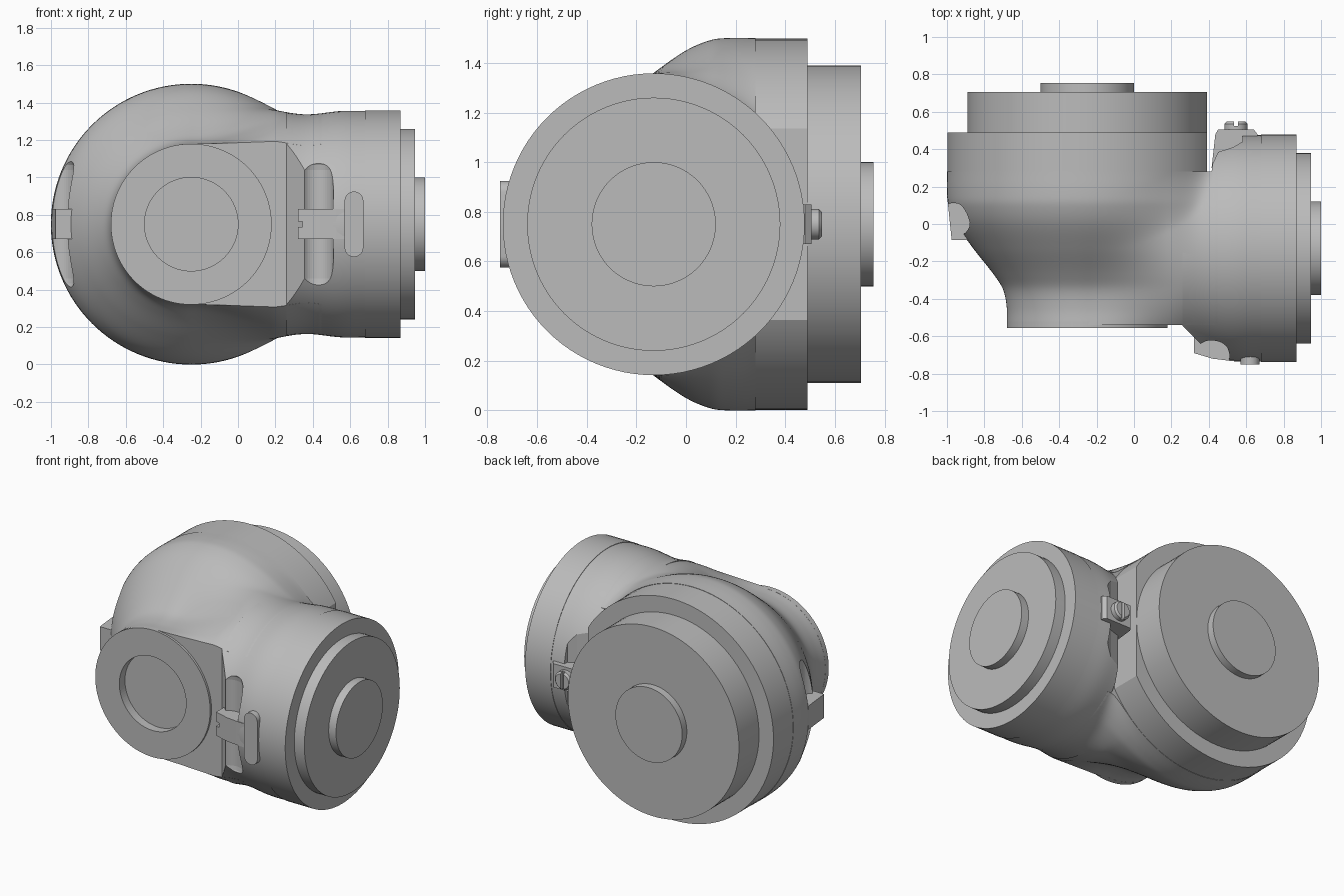
import bpy, bmesh
from math import sin, cos, pi, sqrt
from mathutils import Vector

if "Cube" in bpy.data.objects:
    bpy.data.objects.remove(bpy.data.objects["Cube"], do_unlink=True)

grey = bpy.data.materials.new("plain grey")
grey.use_nodes = True
grey.diffuse_color = (0.5, 0.5, 0.5, 1)
grey.node_tree.nodes["Principled BSDF"].inputs["Base Color"].default_value = (0.5, 0.5, 0.5, 1)

MID = 0.75            # height of both axes
AX, BY = -0.25, -0.13  # big drum axis x, side drum axis y


def finish(name, bm):
    bmesh.ops.recalc_face_normals(bm, faces=bm.faces)
    mesh = bpy.data.meshes.new(name)
    bm.to_mesh(mesh)
    bm.free()
    mesh.materials.append(grey)
    obj = bpy.data.objects.new(name, mesh)
    bpy.context.collection.objects.link(obj)
    return obj


def loft(name, rings):
    """Skin closed rings of equal length and cap both ends."""
    bm = bmesh.new()
    rows = [[bm.verts.new(p) for p in ring] for ring in rings]
    n = len(rows[0])
    for a, b in zip(rows, rows[1:]):
        for i in range(n):
            bm.faces.new((a[i], a[(i + 1) % n], b[(i + 1) % n], b[i]))
    bm.faces.new(rows[0])
    bm.faces.new(rows[-1])
    return finish(name, bm)


def lathe(name, axis, centre, profile, n=96):
    """Turn (position along axis, radius) pairs around an axis."""
    rings = []
    for t, r in profile:
        ring = []
        for i in range(n):
            u, v = r * cos(2 * pi * i / n), r * sin(2 * pi * i / n)
            offset = {"x": (t, u, v), "y": (u, t, v), "z": (u, v, t)}[axis]
            ring.append(Vector(centre) + Vector(offset))
        rings.append(ring)
    return loft(name, rings)


def prism(name, axis, pts, lo, hi):
    """Extrude an xy outline along z, or an xz outline along y."""
    place = (lambda a, b, t: (a, b, t)) if axis == "z" else (lambda a, b, t: (a, t, b))
    return loft(name, [[place(a, b, t) for a, b in pts] for t in (lo, hi)])


def cut(obj, cutter):
    mod = obj.modifiers.new("cut", "BOOLEAN")
    mod.operation, mod.solver, mod.object = "DIFFERENCE", "EXACT", cutter
    cutter.hide_render = True
    cutter.hide_set(True)


def smooth(t):
    t = min(1, max(0, t))
    return t * t * (3 - 2 * t)


def curve(points, t):
    """Smooth interpolation through a short list of (t, value) points."""
    if t <= points[0][0]:
        return points[0][1]
    slope = lambda i: ((points[min(i + 1, len(points) - 1)][1] - points[max(i - 1, 0)][1]) /
                       (points[min(i + 1, len(points) - 1)][0] - points[max(i - 1, 0)][0]))
    for i in range(len(points) - 1):
        (t0, v0), (t1, v1) = points[i], points[i + 1]
        if t <= t1:
            d = t1 - t0
            s = (t - t0) / d
            return (v0 * (1 + 2 * s) * (1 - s) ** 2 + slope(i) * d * s * (1 - s) ** 2
                    + v1 * s * s * (3 - 2 * s) - slope(i + 1) * d * s * s * (1 - s))
    return points[-1][1]


NECK = [(-0.55, 0.43), (-0.45, 0.43), (-0.35, 0.45), (-0.27, 0.5), (-0.13, 0.61),
        (0, 0.70), (0.1, 0.742), (0.17, 0.75), (0.28, 0.75)]
SIDE = [(0.2, 0.605), (0.37, 0.587), (0.55, 0.605), (0.68, 0.605)]


def half_height(x, y):
    """Big drum blended into the side drum."""
    ra = curve(NECK, y)
    ha = sqrt(max(0, ra * ra - (x - AX) ** 2))
    if x <= AX:
        return ha
    rb = curve(SIDE, x) - (0.004 if x > 0.45 else 0)
    t = smooth((x - AX) / 0.6)
    hb = ra * (1 - t) + sqrt(max(0, rb * rb - (y - BY) ** 2)) * t
    k = 0.12 * t + 1e-6
    mix = max(k - abs(ha - hb), 0) / k
    return max(ha, hb) + mix * mix * k / 4


# blended elbow body, sliced from front to back
slices = []
for j in range(57):
    y = -0.54 + 0.82 * j / 56
    r = curve(NECK, y)
    xs = [AX - r * cos(pi / 2 * i / 32) for i in range(32)]
    xs += [AX + 0.85 * i / 44 for i in range(45)]
    top = [(x, y, MID + half_height(x, y)) for x in xs]
    slices.append(top + [(x, y, 2 * MID - z) for x, y, z in reversed(top[1:])])
body = loft("elbow_body", slices)

# side drum with its chamfered front and stepped back
side = lathe("side_drum", "x", (0, BY, MID),
             [(0.26 + 0.03 * i, curve(SIDE, 0.26 + 0.03 * i)) for i in range(14)] + [(0.68, 0.605)])
cut(side, prism("front_chamfer_cutter", "z",
                [(0, -0.545), (0.26, -0.545), (0.5, -0.785), (0, -0.785)], -0.1, 1.6))
cut(side, prism("back_step_cutter", "z",
                [(0.1, 0.28), (0.415, 0.28), (0.42, 0.32), (0.45, 0.385), (0.53, 0.41),
                 (0.58, 0.44), (0.59, 0.7), (0.1, 0.7)], -0.1, 1.6))
collar = lathe("side_collar", "x", (0, BY, MID), [(0.68, 0.608), (0.87, 0.608)])
side_step = lathe("side_step", "x", (0, BY, MID), [(0.86, 0.51), (0.945, 0.51)])
side_boss = lathe("side_boss", "x", (0, BY, MID), [(0.94, 0.25), (1.0, 0.25)])

# rear drum, flattened beside the side drum
ring = lathe("rear_ring", "y", (AX, 0, MID), [(0.28, 0.748), (0.49, 0.748)])
cut(ring, prism("ring_flat_cutter", "z", [(0.39, 0.1), (0.7, 0.1), (0.7, 0.7), (0.39, 0.7)], -0.1, 1.6))
rear_step = lathe("rear_step", "y", (AX, 0, MID), [(0.48, 0.64), (0.705, 0.64)])
rear_boss = lathe("rear_boss", "y", (AX, 0, MID), [(0.70, 0.25), (0.755, 0.25)])

# front disc with a round recess
disc = lathe("front_disc", "y", (AX, 0, MID), [(-0.555, 0.43), (-0.52, 0.43)])
recess = lathe("recess_cutter", "y", (AX, 0, MID), [(-0.7, 0.25), (-0.495, 0.25)])
cut(disc, recess)
cut(body, recess)


# rounded grooves under the latches
def groove(name, x, y, r):
    profile = []
    for end in (-1, 1):
        arc = [(end * (0.29 + r * sin(a)), r * cos(a)) for a in (0, 0.3, 0.6, 0.9, 1.2, 1.45)]
        profile += arc[::-1] if end < 0 else arc
    return lathe(name, "z", (x, y, MID), profile, 48)


cut(side, groove("front_groove_cutter", 0.42, -0.705, 0.09))
cut(body, groove("left_groove_cutter", -0.965, 0.02, 0.092))

# latch tabs bridging the grooves
front_tab = prism("front_latch", "z", [(0.32, -0.58), (0.32, -0.69), (0.42, -0.72), (0.52, -0.732),
                                       (0.6, -0.732), (0.6, -0.6)], 0.67, 0.83)
cut(front_tab, prism("latch_notch_cutter", "y", [(0.3, 0.735), (0.345, 0.735), (0.345, 0.765), (0.3, 0.765)],
                     -0.8, -0.5))
prism("side_latch", "z", [(-0.88, 0.11), (-0.995, 0.11), (-0.975, -0.085), (-0.88, -0.085)], 0.67, 0.83)
prism("back_latch", "z", [(0.415, 0.3), (0.435, 0.48), (0.45, 0.505), (0.64, 0.505), (0.66, 0.48),
                          (0.66, 0.42), (0.5, 0.38)], 0.67, 0.83)

# long button on the front
capsule = []
for i in range(32):
    a = 2 * pi * (i + 0.5) / 32
    capsule.append((0.62 + 0.05 * cos(a), MID + 0.05 * sin(a) + (0.125 if sin(a) > 0 else -0.125)))
prism("front_button", "y", capsule, -0.75, -0.62)

# slotted screw on the back latch
screw = lathe("back_screw", "y", (0.545, 0, MID), [(0.48, 0.062), (0.535, 0.062), (0.547, 0.05)], 32)
cut(screw, prism("screw_slot_cutter", "y", [(0.535, 0.6), (0.555, 0.6), (0.555, 0.9), (0.535, 0.9)], 0.525, 0.6))

# smooth curved faces, keep edges sharp
bpy.ops.object.select_all(action="DESELECT")
shown = [o for o in bpy.context.collection.objects if o.type == "MESH" and not o.hide_render]
for o in shown:
    o.select_set(True)
bpy.context.view_layer.objects.active = body
bpy.ops.object.shade_smooth_by_angle(angle=0.5)
